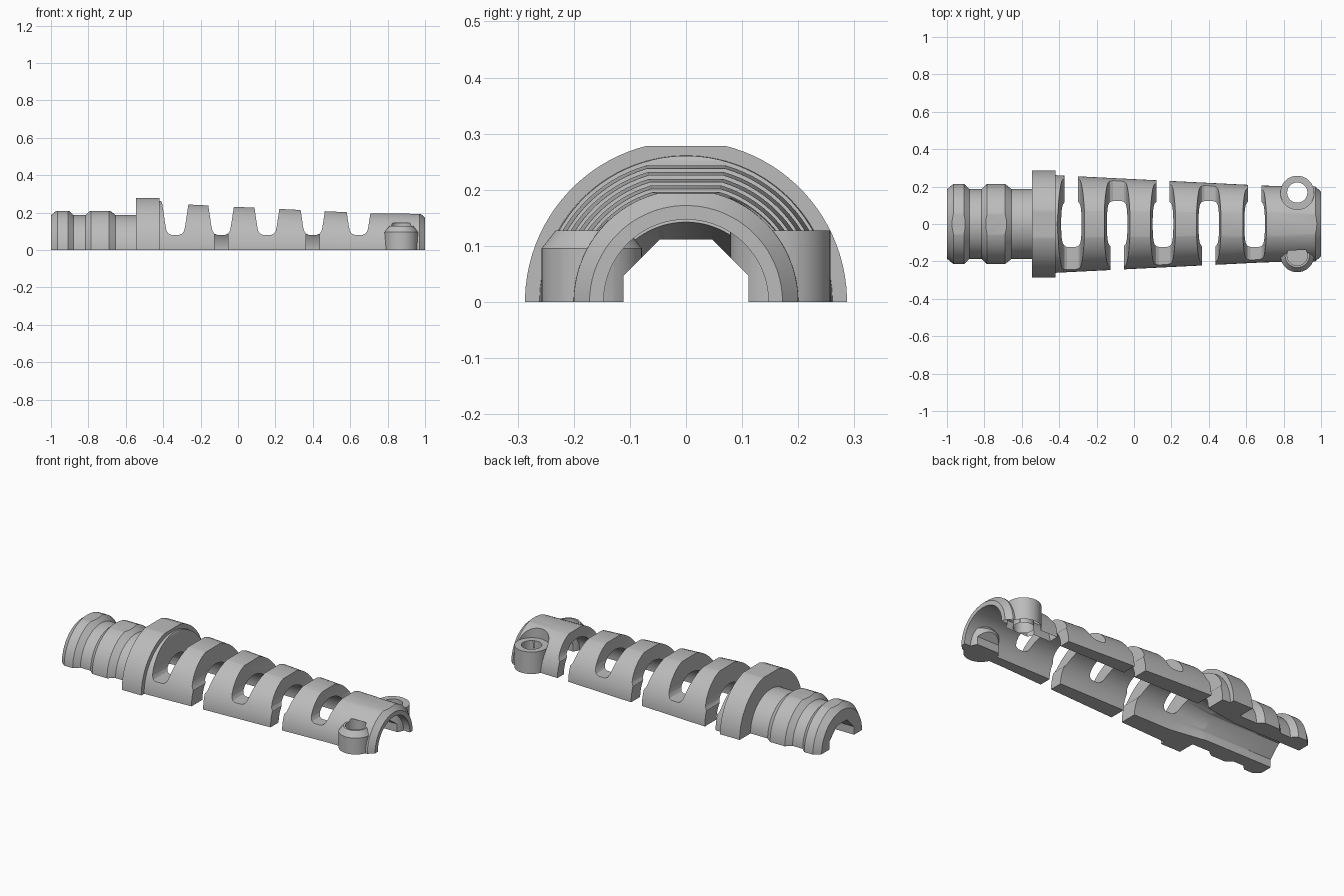
import bpy, bmesh, math
from mathutils import Matrix

old = bpy.data.objects.get("Cube")
if old:
    bpy.data.objects.remove(old, do_unlink=True)

grey = bpy.data.materials.new("moulded_grey")
grey.use_nodes = True
GREY = (0.5, 0.5, 0.5, 1)
grey.diffuse_color = GREY
grey.node_tree.nodes["Principled BSDF"].inputs["Base Color"].default_value = GREY


def finish(name, bm):
    bmesh.ops.remove_doubles(bm, verts=bm.verts, dist=1e-5)
    bmesh.ops.recalc_face_normals(bm, faces=bm.faces)
    me = bpy.data.meshes.new(name)
    bm.to_mesh(me)
    bm.free()
    me.materials.append(grey)
    ob = bpy.data.objects.new(name, me)
    bpy.context.collection.objects.link(ob)
    return ob


def lathe(name, profile, axis="X", centre=(0, 0, 0), steps=96):
    """Revolve (position along axis, radius) points into a closed solid."""
    bm = bmesh.new()
    pts = [(profile[0][0], 0), *profile, (profile[-1][0], 0)]
    co = [(a, r, 0) if axis == "X" else (r, 0, a) for a, r in pts]
    vs = [bm.verts.new(c) for c in co]
    es = [bm.edges.new(p) for p in zip(vs, vs[1:])]
    bmesh.ops.spin(bm, geom=vs + es, cent=(0, 0, 0), steps=steps, angle=math.tau,
                   axis=(1, 0, 0) if axis == "X" else (0, 0, 1))
    # Half-step turn keeps vertices off the parting plane
    turn = Matrix.Rotation(math.pi / steps, 4, axis)
    bmesh.ops.transform(bm, matrix=Matrix.Translation(centre) @ turn, verts=bm.verts)
    return finish(name, bm)


def prism(name, outline, y0, y1):
    """Extrude an (x, z) outline from y0 to y1."""
    bm = bmesh.new()
    face = bm.faces.new([bm.verts.new((x, y0, z)) for x, z in outline])
    top = bmesh.ops.extrude_face_region(bm, geom=[face])["geom"]
    bmesh.ops.translate(bm, vec=(0, y1 - y0, 0),
                        verts=[v for v in top if isinstance(v, bmesh.types.BMVert)])
    return finish(name, bm)


def box(name, x0, x1, z0, z1, y0=-1, y1=1):
    return prism(name, [(x0, z0), (x1, z0), (x1, z1), (x0, z1)], y0, y1)


def combine(target, tool, operation="DIFFERENCE"):
    mod = target.modifiers.new("join", "BOOLEAN")
    mod.operation, mod.object, mod.solver = operation, tool, "EXACT"
    bpy.context.view_layer.objects.active = target
    bpy.ops.object.modifier_apply(modifier=mod.name)
    bpy.data.objects.remove(tool, do_unlink=True)


# Outer form: grooved neck, flange and tapered sleeve
shell = lathe("strain_relief_half_shell", [
    (-1, .185), (-.965, .215), (-.91, .215), (-.88, .187), (-.815, .187),
    (-.785, .215), (-.69, .215), (-.655, .187), (-.545, .187),
    (-.545, .287), (-.42, .287), (-.42, .261), (.7, .205), (.97, .2), (1, .172)])

# Flattened crown
combine(shell, prism("crown_cut", [
    (-1.1, .208), (-.5451, .208), (-.5451, .278), (-.4199, .278), (-.405, .25),
    (.7, .196), (1.1, .192), (1.1, .5), (-1.1, .5)], -1, 1))

# Sleeve bore, narrowing towards the neck
combine(shell, lathe("sleeve_bore", [(-.58, .11), (-.55, .117), (-.36, .147), (1.1, .147)]))

# Screw lugs: chamfered at the front, flat with a seat at the back
LUG_X, LUG_Y, LUG_R = .873, .168, .09
combine(shell, lathe("back_seat", [(.125, LUG_R + .0005), (.4, LUG_R + .0005)],
                     "Z", (LUG_X, LUG_Y, 0), 48))
combine(shell, lathe("front_lug", [(-.05, LUG_R), (.095, LUG_R), (.127, .065)],
                     "Z", (LUG_X, -LUG_Y, 0), 48), "UNION")
combine(shell, lathe("back_lug", [(-.05, LUG_R), (.127, LUG_R)],
                     "Z", (LUG_X, LUG_Y, 0), 48), "UNION")

# Eight-sided cable passage through the neck and between the lugs
combine(shell, lathe("cable_passage", [(-1.1, .121), (1.1, .121)], steps=8))

# Screw holes
for side, top in ((-1, .145), (1, .4)):
    combine(shell, lathe("screw_hole", [(-.1, .054), (top, .054)],
                         "Z", (LUG_X, side * LUG_Y, 0), 48))

# Flex slots, open to the base on alternating sides
half = [(.078, .3), (.052, .125), (.047, .103), (.037, .088), (.022, .081)]
for i in range(5):
    cx = -.335 + i * .245
    side = 1 if i % 2 == 0 else -1
    outline = [(cx + x, z) for x, z in half] + [(cx - x, z) for x, z in reversed(half)]
    combine(shell, prism("slot", outline, -.5, .5))
    combine(shell, box("slot_gap", cx - .036, cx + .036, -.4, .0955,
                       *sorted((side * .063, side * .5))))

# Flat parting face
combine(shell, box("base_cut", -1.5, 1.5, -1, 0))

bpy.ops.object.select_all(action="DESELECT")
shell.select_set(True)
bpy.context.view_layer.objects.active = shell
bpy.ops.object.shade_smooth_by_angle(angle=math.radians(25))
